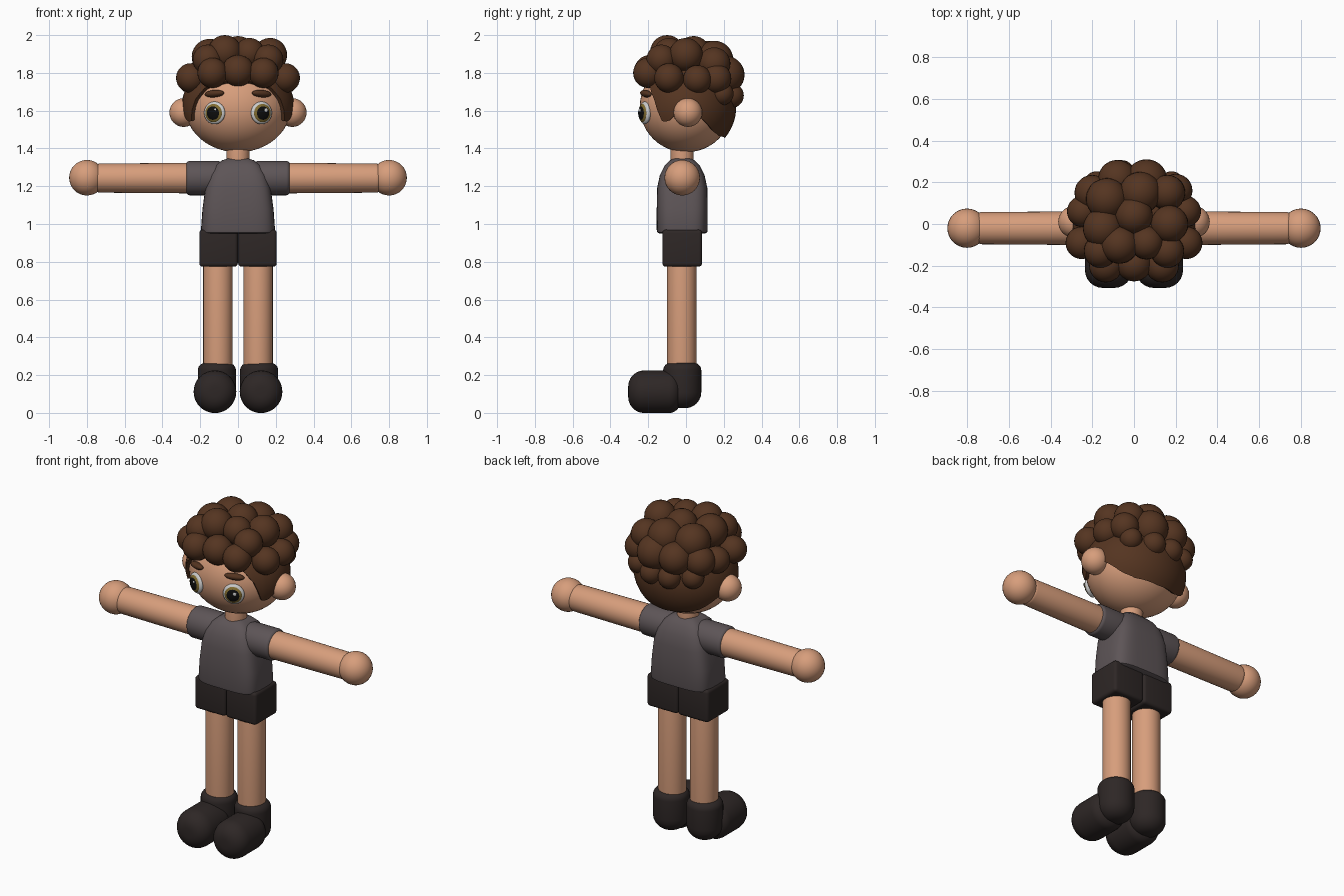
import bpy, bmesh, math
from mathutils import Vector

if "Cube" in bpy.data.objects:
    bpy.data.objects.remove(bpy.data.objects["Cube"])


def material(name, rgb):
    m = bpy.data.materials.new(name)
    m.diffuse_color = (*rgb, 1)
    m.use_nodes = True
    m.node_tree.nodes["Principled BSDF"].inputs["Base Color"].default_value = m.diffuse_color
    return m


SKIN = material("skin", (0.68, 0.34, 0.20))
HAIR = material("hair", (0.09, 0.035, 0.015))
SHIRT = material("shirt", (0.11, 0.09, 0.095))
DARK = material("dark_cloth", (0.027, 0.02, 0.019))
WHITE = material("eye_white", (0.75, 0.75, 0.75))
IRIS = material("iris", (0.22, 0.15, 0.03))
BLACK = material("pupil", (0.004, 0.004, 0.004))


def finish(name, bm, mat, angle=40):
    bmesh.ops.recalc_face_normals(bm, faces=bm.faces)
    mesh = bpy.data.meshes.new(name)
    bm.to_mesh(mesh)
    bm.free()
    ob = bpy.data.objects.new(name, mesh)
    bpy.context.collection.objects.link(ob)
    mesh.materials.append(mat)
    bpy.ops.object.select_all(action='DESELECT')
    ob.select_set(True)
    bpy.context.view_layer.objects.active = ob
    bpy.ops.object.shade_smooth_by_angle(angle=math.radians(angle))
    return ob


def loft(bm, rings):
    loops = [[bm.verts.new(p) for p in ring] for ring in rings]
    n = len(loops[0])
    for a, b in zip(loops, loops[1:]):
        for i in range(n):
            bm.faces.new((a[i], a[(i + 1) % n], b[(i + 1) % n], b[i]))
    bm.faces.new(loops[0])
    bm.faces.new(loops[-1])


def ball(name, loc, radii, mat, rot=(0, 0, 0), seg=32):
    bm = bmesh.new()
    bmesh.ops.create_uvsphere(bm, u_segments=seg, v_segments=seg // 2, radius=1)
    ob = finish(name, bm, mat)
    ob.location, ob.scale, ob.rotation_euler = loc, radii, rot
    return ob


def rod(name, p0, p1, r, cap0, cap1, mat, r1=None):
    """Round rod from p0 to p1 whose two ends have rounded rims."""
    p0, p1 = Vector(p0), Vector(p1)
    length = (p1 - p0).length
    r1 = r1 or r
    prof = []
    for k in range(7):
        t = math.pi / 2 * k / 6
        prof.append((r - cap0 + cap0 * math.sin(t) + 0.001, cap0 * (1 - math.cos(t))))
    for k in range(7):
        t = math.pi / 2 * k / 6
        prof.append((r1 - cap1 + cap1 * math.cos(t) + 0.001, length - cap1 + cap1 * math.sin(t)))
    q = (p1 - p0).to_track_quat('Z', 'Y')
    bm = bmesh.new()
    loft(bm, [[p0 + q @ Vector((a * math.cos(2 * math.pi * i / 32), a * math.sin(2 * math.pi * i / 32), h))
               for i in range(32)] for a, h in prof])
    return finish(name, bm, mat)


# Head and neck
HC = Vector((0, 0, 1.62))
ball("head", HC, (0.28, 0.245, 0.24), SKIN, seg=48)
rod("neck", (0, -0.02, 1.30), (0, -0.02, 1.43), 0.06, 0.005, 0.005, SKIN)

# Shirt body: rounded-square sections (half width, half depth, height)
sections = [(0.180, 0.120, 0.950), (0.192, 0.132, 0.956), (0.196, 0.135, 0.97), (0.188, 0.135, 1.08),
            (0.173, 0.133, 1.19), (0.152, 0.118, 1.26), (0.120, 0.093, 1.31),
            (0.085, 0.066, 1.337), (0.045, 0.035, 1.35)]


def rounded_ring(hx, hy, z, n=48):
    ring = []
    for i in range(n):
        c, s = math.cos(2 * math.pi * i / n), math.sin(2 * math.pi * i / n)
        ring.append((hx * math.copysign(abs(c) ** 0.5, c),
                     -0.02 + hy * math.copysign(abs(s) ** 0.5, s), z))
    return ring


bm = bmesh.new()
loft(bm, [rounded_ring(*s) for s in sections])
finish("shirt_body", bm, SHIRT, 50)

# Paired parts
for side, s in (("left", 1), ("right", -1)):
    ball(side + "_ear", (s * 0.287, 0.01, 1.59), (0.076,) * 3, SKIN)
    rod(side + "_sleeve", (s * 0.08, -0.02, 1.243), (s * 0.275, -0.02, 1.243), 0.09, 0.03, 0.02, SHIRT)
    rod(side + "_arm", (s * 0.2, -0.02, 1.243), (s * 0.76, -0.02, 1.243), 0.08, 0.01, 0.03, SKIN, 0.076)
    ball(side + "_hand", (s * 0.8, -0.02, 1.245), (0.094,) * 3, SKIN)
    rod(side + "_leg", (s * 0.106, -0.022, 0.15), (s * 0.106, -0.022, 0.86), 0.077, 0.01, 0.01, SKIN)
    rod(side + "_shoe_heel", (s * 0.112, -0.02, 0.025), (s * 0.112, -0.02, 0.265), 0.1, 0.085, 0.04, DARK)
    rod(side + "_shoe_toe", (s * 0.122, -0.03, 0.112), (s * 0.122, -0.306, 0.112), 0.112, 0.06, 0.085, DARK)

    # Shorts leg
    bm = bmesh.new()
    bmesh.ops.create_cube(bm, size=1)
    for v in bm.verts:
        v.co = Vector((s * 0.103 + v.co.x * 0.204, -0.02 + v.co.y * 0.21, 0.872 + v.co.z * 0.196))
    bmesh.ops.bevel(bm, geom=bm.edges[:], offset=0.018, segments=4, profile=0.5, affect='EDGES')
    finish(side + "_shorts_leg", bm, DARK)

    # Eye layers stacked along the face normal, then brow
    turn = s * math.radians(24)
    out = Vector((math.sin(turn), -math.cos(turn), -0.05))
    eye = Vector((s * 0.124, -0.218, 1.588))
    for part, off, r, depth, mat in (("eye_white", 0, 0.06, 0.022, WHITE), ("iris", 0.010, 0.049, 0.017, IRIS),
                                     ("pupil", 0.014, 0.040, 0.017, BLACK)):
        ball(f"{side}_{part}", eye + out * off, (r, depth, r), mat, (0, 0, turn))
    ball(side + "_eye_glint", eye + out * 0.029 + Vector((0.013, 0, 0.016)), (0.011, 0.005, 0.011), WHITE,
         (0, 0, turn), 16)
    ball(side + "_brow", (s * 0.125, -0.212, 1.69), (0.056, 0.024, 0.019), HAIR, (-0.25, s * 0.08, s * 0.42), 24)

# Hair cap: ellipsoid shell whose lower edge follows the hairline (angle from the front, height)
hairline = [(0, 1.77), (38, 1.73), (50, 1.66), (60, 1.545), (68, 1.54), (78, 1.58), (92, 1.60),
            (108, 1.56), (128, 1.49), (145, 1.465), (180, 1.455)]


def edge_height(deg):
    for (a, za), (b, zb) in zip(hairline, hairline[1:]):
        if deg <= b:
            return za + (zb - za) * (deg - a) / (b - a)
    return hairline[-1][1]


CAP = Vector((0.298, 0.266, 0.26))
N, ROWS = 72, 18
rings = []
for k in range(1, ROWS + 2):
    ring = []
    for i in range(N):
        deg = 360 * i / N - 180
        az = math.radians(deg)
        low = math.acos((edge_height(abs(deg)) - HC.z) / CAP.z)
        t = low * min(k, ROWS) / ROWS
        p = Vector((CAP.x * math.sin(t) * math.sin(az), -CAP.y * math.sin(t) * math.cos(az), CAP.z * math.cos(t)))
        ring.append(HC + p * (0.88 if k > ROWS else 1))
    rings.append(ring)
bm = bmesh.new()
loft(bm, rings)
bm.faces.ensure_lookup_table()
bmesh.ops.delete(bm, geom=[bm.faces[-1]], context='FACES_ONLY')
finish("hair_cap", bm, HAIR, 50)

# Curls (x, y, z, radius); mirrored ones first
paired = [(0.135, -0.2, 1.80, 0.08), (0.25, -0.09, 1.773, 0.078), (0.245, 0.06, 1.765, 0.076),
          (0.16, -0.13, 1.87, 0.08), (0.18, 0.19, 1.69, 0.062), (0.06, 0.24, 1.68, 0.066)]
curls = [(0, -0.19, 1.81, 0.085), (-0.07, -0.1, 1.91, 0.09), (0.06, -0.09, 1.905, 0.08), (0, 0.04, 1.905, 0.09),
         (0.17, 0, 1.895, 0.09), (-0.15, -0.02, 1.885, 0.095), (-0.13, 0.12, 1.87, 0.1), (0.03, 0.15, 1.87, 0.1),
         (0.16, 0.15, 1.85, 0.085), (-0.2, 0.15, 1.78, 0.085), (-0.08, 0.215, 1.79, 0.092),
         (0.06, 0.21, 1.79, 0.1), (0.2, 0.16, 1.77, 0.08)]
curls += paired + [(-x, y, z, r) for x, y, z, r in paired]
for i, (x, y, z, r) in enumerate(curls):
    ball(f"hair_curl_{i + 1}", (x, y, z), (r, r, r), HAIR, seg=28)
